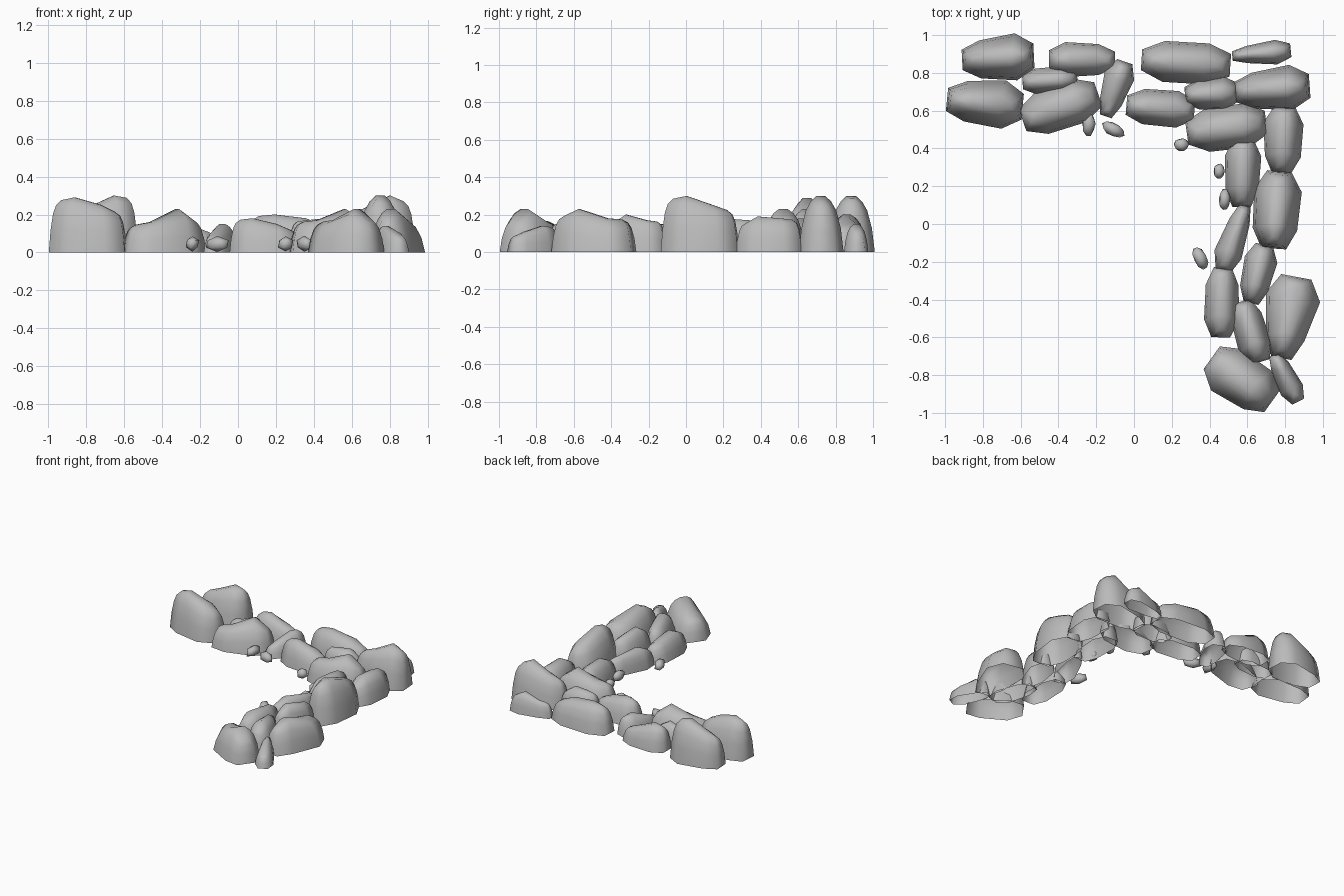
import bpy
import bmesh
import random
from mathutils import Vector, Matrix

random.seed(4)

cube = bpy.data.objects.get("Cube")
if cube:
    bpy.data.objects.remove(cube, do_unlink=True)

# One plain stone colour
stone = bpy.data.materials.new("grey_stone")
stone.use_nodes = True
stone_colour = (0.5, 0.5, 0.5, 1)
stone.diffuse_color = stone_colour
stone.node_tree.nodes["Principled BSDF"].inputs["Base Color"].default_value = stone_colour


def finish(bm, name):
    """Turn the bmesh into a smooth shaded stone object."""
    bmesh.ops.recalc_face_normals(bm, faces=bm.faces[:])
    mesh = bpy.data.meshes.new(name)
    bm.to_mesh(mesh)
    bm.free()
    mesh.materials.append(stone)
    for polygon in mesh.polygons:
        polygon.use_smooth = True
    obj = bpy.data.objects.new(name, mesh)
    bpy.context.collection.objects.link(obj)
    return obj


# Rings of a boulder from ground to crest: length scale, width scale, height scale
RINGS = [(1, 1, 0), (.96, .88, .42), (.9, .68, .74), (.83, .46, .9), (.7, .2, 1)]


def boulder(name, start, end, widths, heights, ends=(.96, .82)):
    """Eight-sided rock along a spine, open underneath, with a sloping crest."""
    a, b = Vector(start), Vector(end)
    spine = b - a
    across = Vector((-spine.y, spine.x)).normalized()
    w1, w2 = widths
    h1, h2 = heights
    # Outline as (position along spine, offset across it, crest height)
    side = [(0, w1 * .27, h1 * ends[0]), (.25, w1 * .5, h1),
            (.75, w2 * .5, h2), (1, w2 * .27, h2 * ends[1])]
    outline = side + [(t, -w, h) for t, w, h in reversed(side)]
    outline = [(t, w * random.uniform(.96, 1.05), h) for t, w, h in outline]

    bm = bmesh.new()
    rings = []
    for along, wide, high in RINGS:
        ring = []
        for t, w, h in outline:
            spot = a + spine * (.5 + (t - .5) * along) + across * (w * wide)
            ring.append(bm.verts.new((spot.x, spot.y, h * high)))
        rings.append(ring)
    for low, top in zip(rings, rings[1:]):
        for i in range(len(low)):
            j = (i + 1) % len(low)
            bm.faces.new((low[i], low[j], top[j], top[i]))
    # Crest closed by strips across the ridge
    crest = rings[-1]
    for i in range(3):
        bm.faces.new((crest[i], crest[i + 1], crest[6 - i], crest[7 - i]))
    finish(bm, name)


def pebble(name, spot, size, turn=0):
    """Small loose stone resting on the ground."""
    bm = bmesh.new()
    bmesh.ops.create_icosphere(bm, subdivisions=1, radius=.54)
    for v in bm.verts:
        v.co *= random.uniform(.95, 1.1)
    bmesh.ops.scale(bm, vec=(size[0], size[1], .075), verts=bm.verts[:])
    bmesh.ops.rotate(bm, matrix=Matrix.Rotation(turn, 3, 'Z'), verts=bm.verts[:])
    bmesh.ops.translate(bm, vec=(spot[0], spot[1], .045), verts=bm.verts[:])
    finish(bm, name)


# Back wall, left half
boulder("left_end_rear_boulder", (-.91, .87), (-.53, .89), (.20, .25), (.24, .30), (.9, .96))
boulder("left_end_front_boulder", (-.99, .66), (-.59, .62), (.22, .26), (.29, .25), (.95, .86))
boulder("left_rear_rock", (-.45, .87), (-.10, .87), (.18, .16), (.18, .13))
boulder("left_middle_rock", (-.59, .75), (-.30, .77), (.14, .14), (.13, .17))
boulder("left_front_rock", (-.59, .55), (-.19, .69), (.22, .24), (.16, .23), (.92, .75))
boulder("leaning_slab", (-.05, .86), (-.15, .57), (.16, .12), (.15, .11))

# Back wall, right half
boulder("long_rear_boulder", (.04, .87), (.51, .84), (.21, .22), (.20, .18))
boulder("centre_front_rock", (-.04, .63), (.32, .60), (.19, .19), (.18, .15))
boulder("corner_filler_rock", (.27, .68), (.55, .70), (.16, .18), (.17, .18))
boulder("corner_rear_sliver", (.52, .89), (.83, .92), (.09, .13), (.11, .15))

# Corner
boulder("corner_boulder", (.53, .70), (.93, .73), (.19, .23), (.23, .30), (.9, .9))
boulder("corner_inner_boulder", (.28, .48), (.70, .54), (.23, .23), (.17, .23), (.95, .75))

# Side wall running forward
boulder("side_rear_outer_rock", (.80, .62), (.78, .27), (.21, .19), (.18, .19))
boulder("side_rear_inner_rock", (.58, .45), (.57, .09), (.20, .18), (.17, .18))
boulder("side_tall_boulder", (.77, .28), (.74, -.13), (.24, .24), (.25, .30), (.9, .95))
boulder("side_slim_rock", (.59, .10), (.47, -.25), (.11, .15), (.13, .15))
boulder("side_middle_rock", (.69, -.11), (.62, -.42), (.18, .15), (.17, .20))
boulder("side_inner_rock", (.47, -.23), (.46, -.60), (.17, .18), (.14, .16))
boulder("side_front_rock", (.57, -.41), (.67, -.73), (.17, .18), (.16, .19))
boulder("side_wide_boulder", (.86, -.28), (.78, -.71), (.29, .20), (.18, .23), (.97, .85))
boulder("front_end_boulder", (.41, -.71), (.73, -.94), (.27, .25), (.17, .23), (.96, .76))
boulder("front_end_sliver", (.74, -.69), (.87, -.94), (.10, .13), (.14, .11))

# Loose pebbles along the inner edge
pebble("left_pebble", (-.24, .53), (.07, .13))
pebble("centre_pebble", (-.11, .50), (.13, .07), -.5)
pebble("corner_pebble", (.25, .42), (.08, .07))
pebble("side_small_pebble", (.45, .28), (.06, .08))
pebble("side_long_pebble", (.48, .13), (.06, .12))
pebble("front_pebble", (.35, -.18), (.07, .13), .45)
